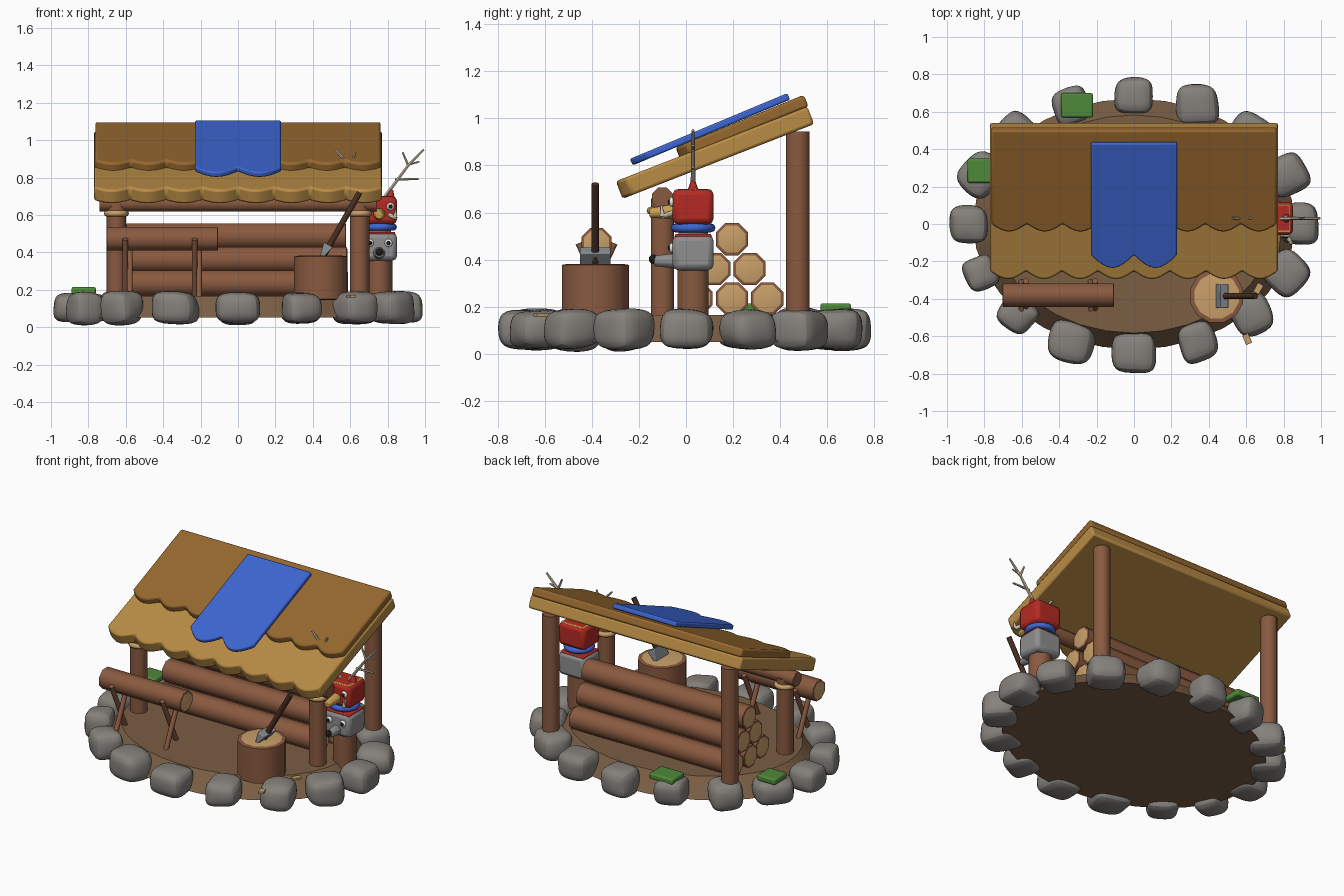
import bpy, bmesh, math, random
from mathutils import Vector, Matrix

if "Cube" in bpy.data.objects:
    bpy.data.objects.remove(bpy.data.objects["Cube"])

random.seed(4)
mats = {}


def mat(name, hexcol):
    c = [int(hexcol[i:i + 2], 16) / 255 for i in (0, 2, 4)]
    m = bpy.data.materials.new(name)
    m.diffuse_color = [((v + .055) / 1.055) ** 2.4 for v in c] + [1]
    m.use_nodes = True
    m.node_tree.nodes["Principled BSDF"].inputs["Base Color"].default_value = m.diffuse_color
    mats[name] = m


for n, h in dict(bark="8A5A40", dark="4A2E20", cut="C9A06A", thatch="B98C45", shingle="96682F",
                 cloth="3D66D2", stone="85817C", earth="7A5E44", moss="4F8A3A", red="B52A22",
                 grey="8E8E8E", bone="CFC4AC", gold="C9A050", black="1C1A1A", white="EEEAE0",
                 steel="8C9298").items():
    mat(n, h)


def finish(name, bm, *ms, bevel=0, angle=50):
    bmesh.ops.recalc_face_normals(bm, faces=bm.faces)
    me = bpy.data.meshes.new(name)
    bm.to_mesh(me)
    bm.free()
    ob = bpy.data.objects.new(name, me)
    bpy.context.collection.objects.link(ob)
    for m in ms:
        me.materials.append(mats[m])
    if bevel:
        b = ob.modifiers.new("bevel", 'BEVEL')
        b.width, b.segments, b.limit_method = bevel, 2, 'ANGLE'
        b.angle_limit = math.radians(40)
    bpy.ops.object.select_all(action='DESELECT')
    ob.select_set(True)
    bpy.context.view_layer.objects.active = ob
    bpy.ops.object.shade_smooth_by_angle(angle=math.radians(angle))
    return ob


def rod(name, p, q, r, m="bark", n=8, r2=None, cap=None, bevel=0):
    """Round bar from p to q; cap gives inset end faces their own colour."""
    p, q = Vector(p), Vector(q)
    d = q - p
    bm = bmesh.new()
    M = Matrix.Translation((p + q) / 2) @ d.to_track_quat('Z', 'Y').to_matrix().to_4x4() @ Matrix.Rotation(math.pi / n, 4, 'Z')
    bmesh.ops.create_cone(bm, cap_ends=True, segments=n, radius1=r, radius2=r if r2 is None else r2,
                          depth=d.length, matrix=M)
    if cap:
        ends = [f for f in bm.faces if abs(f.normal.dot(d.normalized())) > .9]
        bmesh.ops.inset_individual(bm, faces=ends, thickness=r * .16, depth=.004)
        for f in ends:
            f.material_index = 1
    return finish(name, bm, m, *([cap] if cap else []), bevel=bevel)


def box(name, c, s, m, bevel=.01, rot=0):
    bm = bmesh.new()
    bmesh.ops.create_cube(bm, size=1, matrix=Matrix.Translation(c) @ Matrix.Rotation(rot, 4, 'Z') @ Matrix.Diagonal((*s, 1)))
    return finish(name, bm, m, bevel=bevel)


def ball(name, c, r, m, s=(1, 1, 1)):
    bm = bmesh.new()
    bmesh.ops.create_uvsphere(bm, u_segments=12, v_segments=8, radius=r,
                              matrix=Matrix.Translation(c) @ Matrix.Diagonal((*s, 1)))
    return finish(name, bm, m)


def ring(name, c, R, r, m):
    bpy.ops.mesh.primitive_torus_add(location=c, major_radius=R, minor_radius=r, major_segments=20, minor_segments=8)
    ob = bpy.context.object
    ob.name = name
    ob.data.materials.append(mats[m])
    bpy.ops.object.shade_smooth_by_angle(angle=math.radians(60))


def slab(name, hw, front, back, t, lobes, depth, m, bevel):
    """Sloping sheet with a scalloped front edge; front/back are (y, z) of its top."""
    d = Vector(back) - Vector(front)
    pts = []
    for i in range(lobes * 8 + 1):
        pts.append((-hw + 2 * hw * i / (lobes * 8), depth * (1 - math.sin(math.pi * (i % 8) / 8))))
    pts += [(hw, d.length), (-hw, d.length)]
    M = Matrix.Translation((0, *front)) @ Matrix.Rotation(math.atan2(d.y, d.x), 4, 'X')
    bm = bmesh.new()
    f = bm.faces.new([bm.verts.new((x, y, -t)) for x, y in pts])
    e = bmesh.ops.extrude_face_region(bm, geom=[f])
    bmesh.ops.translate(bm, vec=(0, 0, t), verts=[v for v in e['geom'] if isinstance(v, bmesh.types.BMVert)])
    bmesh.ops.transform(bm, matrix=M, verts=bm.verts)
    finish(name, bm, m, bevel=bevel, angle=35)


# earth mound
bm = bmesh.new()
bmesh.ops.create_cone(bm, cap_ends=True, segments=32, radius1=1, radius2=.87, depth=.115,
                      matrix=Matrix.Translation((0, 0, .108)) @ Matrix.Diagonal((.86, .67, 1, 1)))
finish("earth_mound", bm, "earth", angle=30)

# ring of boulders
for k in range(16):
    a = k * math.pi / 8
    bm = bmesh.new()
    bmesh.ops.create_cube(bm, size=2)
    bmesh.ops.subdivide_edges(bm, edges=bm.edges, cuts=1, use_grid_fill=True)
    for v in bm.verts:
        if abs(v.co.x) + abs(v.co.y) + abs(v.co.z) > 1.5:
            v.co *= random.uniform(.8, .98)
        v.co += Vector([random.uniform(-.09, .09) for _ in range(3)])
    s = .11 if k % 8 == 0 else random.uniform(.095, .12)
    M = (Matrix.Translation((.885 * math.cos(a), .685 * math.sin(a), .103))
         @ Matrix.Rotation(a + (0 if k % 4 == 0 else random.uniform(-.5, .5)), 4, 'Z')
         @ Matrix.Diagonal((s, s * random.uniform(.95, 1.12), random.uniform(.085, .097), 1)))
    bmesh.ops.transform(bm, matrix=M, verts=bm.verts)
    ob = finish(f"boulder_{k}", bm, "stone", angle=60)
    ob.modifiers.new("round", 'SUBSURF').levels = 2
    ob.modifiers["round"].render_levels = 2

# moss pads
box("moss_back", (-.305, .635, .195), (.17, .13, .04), "moss")
box("moss_left", (-.825, .285, .195), (.13, .13, .04), "moss")

# posts, lashings and front beam
for s in (-1, 1):
    rod("front_post", (s * .65, -.10, .15), (s * .65, -.10, .66), .052, n=10)
    rod("back_post", (s * .65, .475, .15), (s * .65, .475, .945), .052, n=10)
    ring("rope_lashing", (s * .65, -.10, .608), .05, .017, "cut")
rod("front_beam", (-.74, -.10, .663), (.74, -.10, .663), .047)

# roof layers and cloth runner
slab("thatch_layer", .77, (-.298, .733), (.515, 1.05), .08, 8, .045, "thatch", .012)
slab("shingle_layer", .763, (-.045, .877), (.50, 1.1), .055, 8, .045, "shingle", .012)
slab("cloth_runner", .23, (-.238, .828), (.43, 1.107), .03, 2, .075, "cloth", .008)

# stacked logs
for row in range(3):
    for i in range(3 - row):
        dx = random.uniform(-.015, .015)
        y, z = .045 + .15 * i + .075 * row, .235 + .126 * row
        rod("stacked_log", (-.60 + dx, y, z), (.57 + dx, y, z), .074, cap="cut")

# bench log on crossed legs
rod("bench_log", (-.70, -.38, .472), (-.11, -.38, .472), .068, cap="cut")
for x in (-.59, -.22):
    for s in (-1, 1):
        rod("bench_leg", (x + s * .012, -.38 - s * .075, .15), (x + s * .012, -.38 + s * .075, .47), .016)

# chopping block with axe
rod("chopping_block", (.442, -.385, .15), (.442, -.385, .378), .147, n=12, cap="cut")
rod("axe_handle", (.462, -.385, .39), (.65, -.385, .72), .017, "dark")
bm = bmesh.new()
bmesh.ops.create_cube(bm, size=1)
for v in bm.verts:
    v.co = (v.co.x * (.055 if v.co.z > 0 else .02), v.co.y * .13, v.co.z * .075)
bmesh.ops.transform(bm, matrix=Matrix.Translation((.465, -.385, .408)) @ Matrix.Rotation(.5, 4, 'Y'), verts=bm.verts)
finish("axe_head", bm, "steel", bevel=.005)

# wood chips
for x, y, r in ((.32, -.57, .3), (.605, -.615, .4), (.665, -.345, -.5)):
    box("wood_chip", (x, y, .165), (.035, .055, .014), "cut", .002, r)

# carved totem: pedestal, grey lower head, blue collar, red upper head
X, Y = .755, .03
rod("totem_pedestal", (X, Y, .14), (X, Y, .37), .07, n=10)
box("lower_head", (X, Y, .43), (.19, .175, .15), "grey", .025)
box("lower_head_band", (X, Y, .497), (.17, .155, .025), "red", .006)
rod("neck", (X, Y, .49), (X, Y, .57), .065, "grey", n=12)
ring("blue_collar", (X, Y, .535), .076, .019, "cloth")
box("upper_head", (X, Y, .625), (.19, .175, .15), "red", .025)
box("gold_trim", (X, Y, .692), (.165, .15, .014), "gold", .004)
rod("snout", (X, -.04, .395), (X, -.135, .395), .035, "grey", r2=.024, bevel=.006)
ball("nose", (X, -.138, .402), .02, "black")
rod("beak", (X, -.04, .605), (X, -.155, .598), .036, "gold", r2=.022, bevel=.006)
for s in (-1, 1):
    for z, dx in ((.45, .05), (.645, .06)):
        ball("eye", (X + s * dx, -.06, z), .021, "white", (1, .6, 1))
        ball("pupil", (X + s * dx, -.071, z), .011, "black", (1, .6, 1))
    rod("tusk", (X + s * .055, -.05, .60), (X + s * .085, -.10, .585), .012, "bone")
    rod("tusk_tip", (X + s * .085, -.10, .585), (X + s * .088, -.105, .63), .012, "bone", r2=.004)
    rod("ear", (X + s * .06, Y, .69), (X + s * .065, Y, .735), .026, "red", r2=.01)
    # antler: main beam and tines
    for a, b, r in (((.025, .69), (.155, .865), .011), ((.155, .865), (.238, .95), .009),
                    ((.085, .79), (.21, .792), .008), ((.155, .865), (.125, .935), .008),
                    ((.16, .87), (.215, .885), .007)):
        rod("antler", (X + s * a[0], Y, a[1]), (X + s * b[0], Y, b[1]), r, "bone", 6, r * .7)
